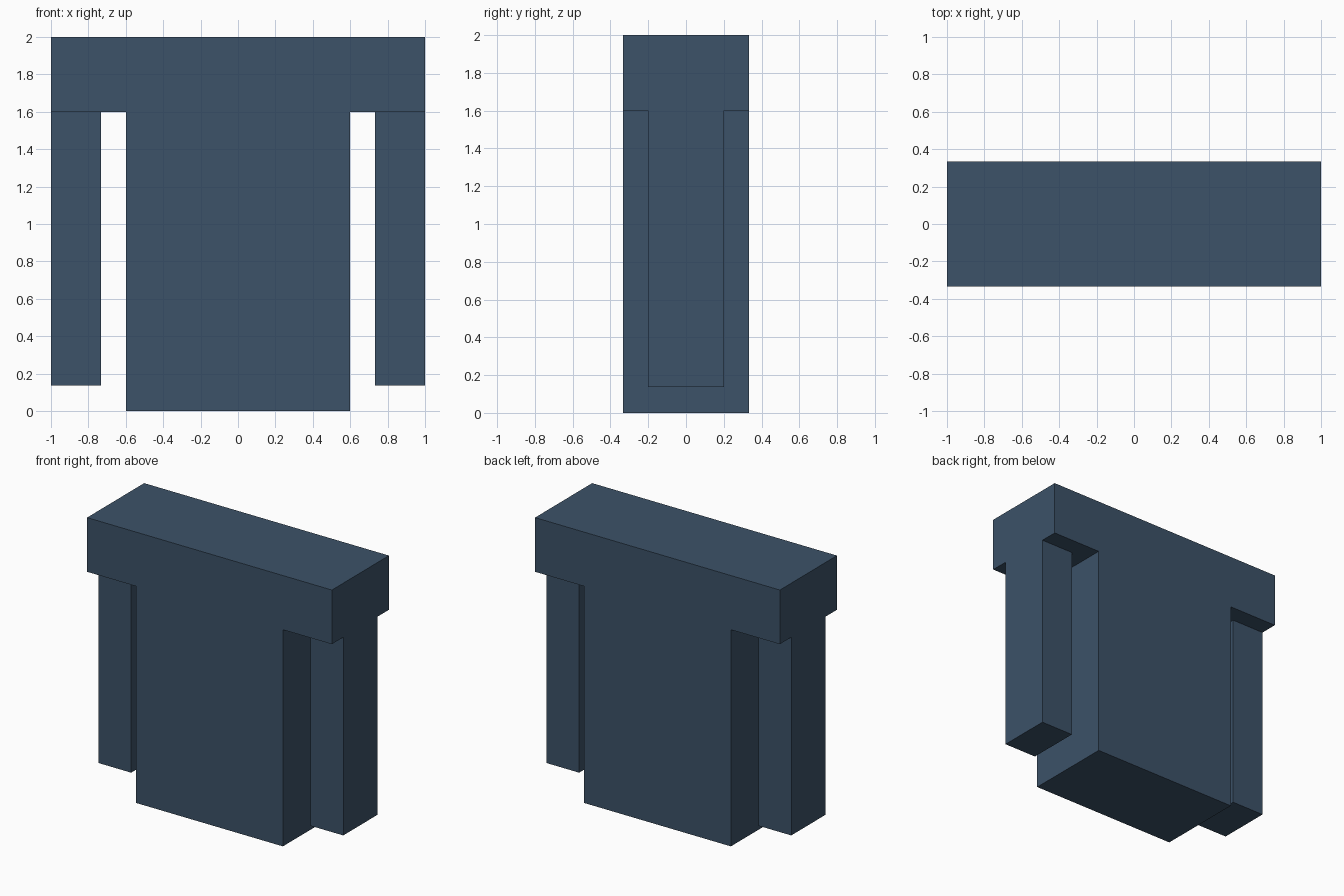
import bpy
import bmesh

cube = bpy.data.objects.get("Cube")
if cube:
    bpy.data.objects.remove(cube, do_unlink=True)

# Single slate blue material
COLOUR = (0.045, 0.084, 0.138, 1.0)
slate = bpy.data.materials.new("slate_blue")
slate.use_nodes = True
slate.diffuse_color = COLOUR
bsdf = next(n for n in slate.node_tree.nodes if n.type == 'BSDF_PRINCIPLED')
bsdf.inputs["Base Color"].default_value = COLOUR


def extrude_profile(name, points, half_depth):
    """Extrude an x-z outline along y, centred on y = 0."""
    bm = bmesh.new()
    face = bm.faces.new([bm.verts.new((x, -half_depth, z)) for x, z in points])
    result = bmesh.ops.extrude_face_region(bm, geom=[face])
    verts = [v for v in result["geom"] if isinstance(v, bmesh.types.BMVert)]
    bmesh.ops.translate(bm, verts=verts, vec=(0, 2 * half_depth, 0))
    bmesh.ops.recalc_face_normals(bm, faces=bm.faces)
    mesh = bpy.data.meshes.new(name)
    bm.to_mesh(mesh)
    bm.free()
    mesh.materials.append(slate)
    obj = bpy.data.objects.new(name, mesh)
    bpy.context.collection.objects.link(obj)
    return obj


SHOULDER_Z = 1.6

# T-shaped body: wide top bar and central block in one solid
right_half = [(0.6, 0.0), (0.6, SHOULDER_Z), (1.0, SHOULDER_Z), (1.0, 2.0)]
left_half = [(-x, z) for x, z in reversed(right_half)]
extrude_profile("body", right_half + left_half, 0.333)

# Thinner arms hanging under the ends of the bar
for name, side in (("left_arm", 1), ("right_arm", -1)):
    inner, outer = 0.733 * side, 1.0 * side
    extrude_profile(name, [(inner, 0.137), (outer, 0.137),
                           (outer, SHOULDER_Z), (inner, SHOULDER_Z)], 0.2)
